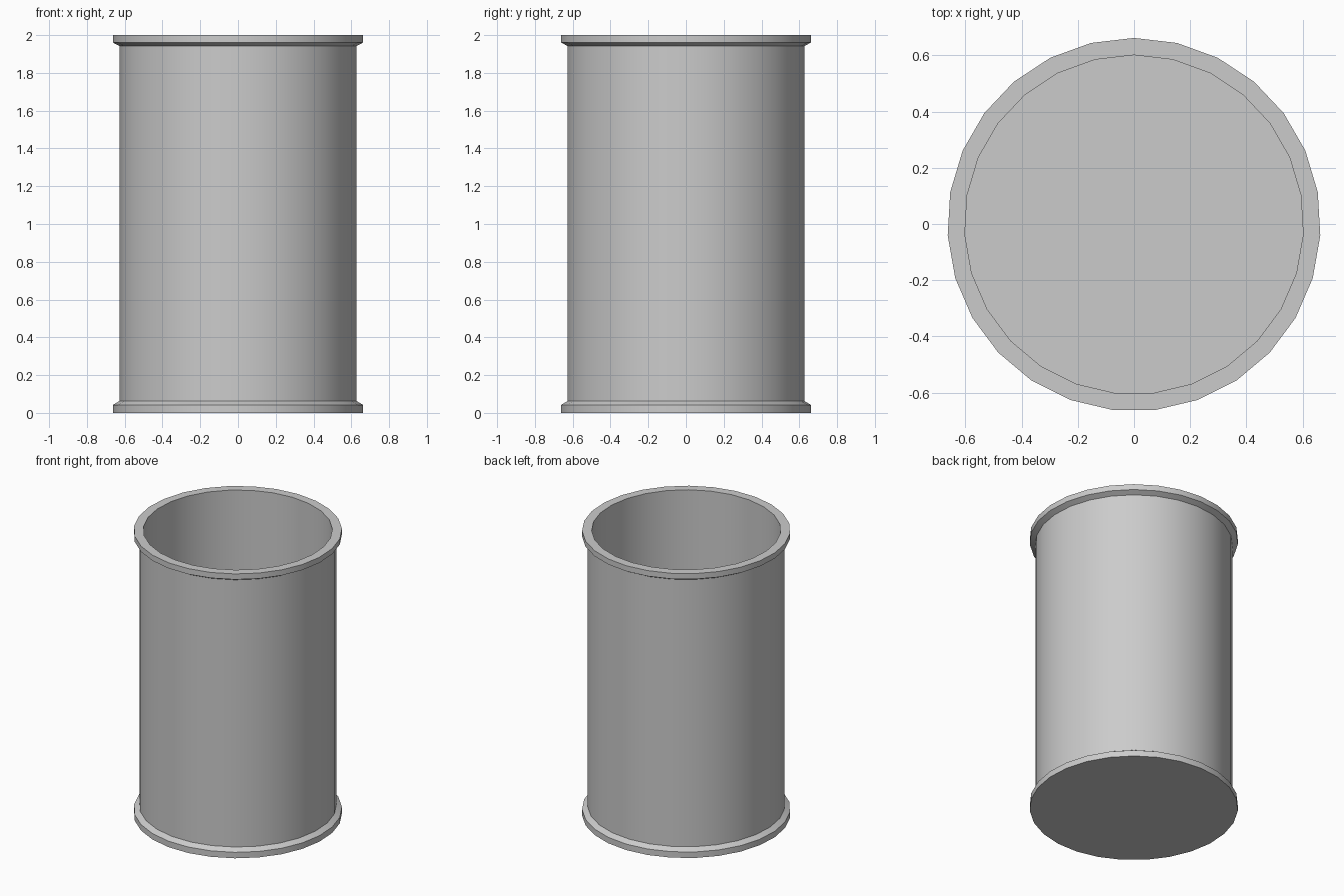
import bpy, math

if "Cube" in bpy.data.objects:
    bpy.data.objects.remove(bpy.data.objects["Cube"])

SIDES = 27

# Cross-section (radius, z) from the underside, up the outside, over the rim and down inside
profile = [
    (0.664, 0.0), (0.664, 0.042), (0.629, 0.063),   # foot flange
    (0.629, 1.942), (0.664, 1.961), (0.664, 2.0),   # wall and rim flange
    (0.603, 2.0), (0.603, 0.04),                    # inner wall to floor
]

# Revolve the profile, with one corner pointing to the back (+y)
verts, faces = [], []
for r, z in profile:
    for i in range(SIDES):
        a = math.pi / 2 + 2 * math.pi * i / SIDES
        verts.append((r * math.cos(a), r * math.sin(a) - 0.002, z))
for k in range(len(profile) - 1):
    for i in range(SIDES):
        j = (i + 1) % SIDES
        faces.append((k * SIDES + i, k * SIDES + j,
                      (k + 1) * SIDES + j, (k + 1) * SIDES + i))

# Closed underside and inner floor
last = (len(profile) - 1) * SIDES
faces.append(tuple(reversed(range(SIDES))))
faces.append(tuple(range(last, last + SIDES)))

mesh = bpy.data.meshes.new("open_canister")
mesh.from_pydata(verts, [], faces)
mesh.update()
canister = bpy.data.objects.new("open_canister", mesh)
bpy.context.collection.objects.link(canister)

# Smooth round wall, crisp flange edges
bpy.context.view_layer.objects.active = canister
canister.select_set(True)
bpy.ops.object.shade_smooth_by_angle(angle=math.radians(30))
